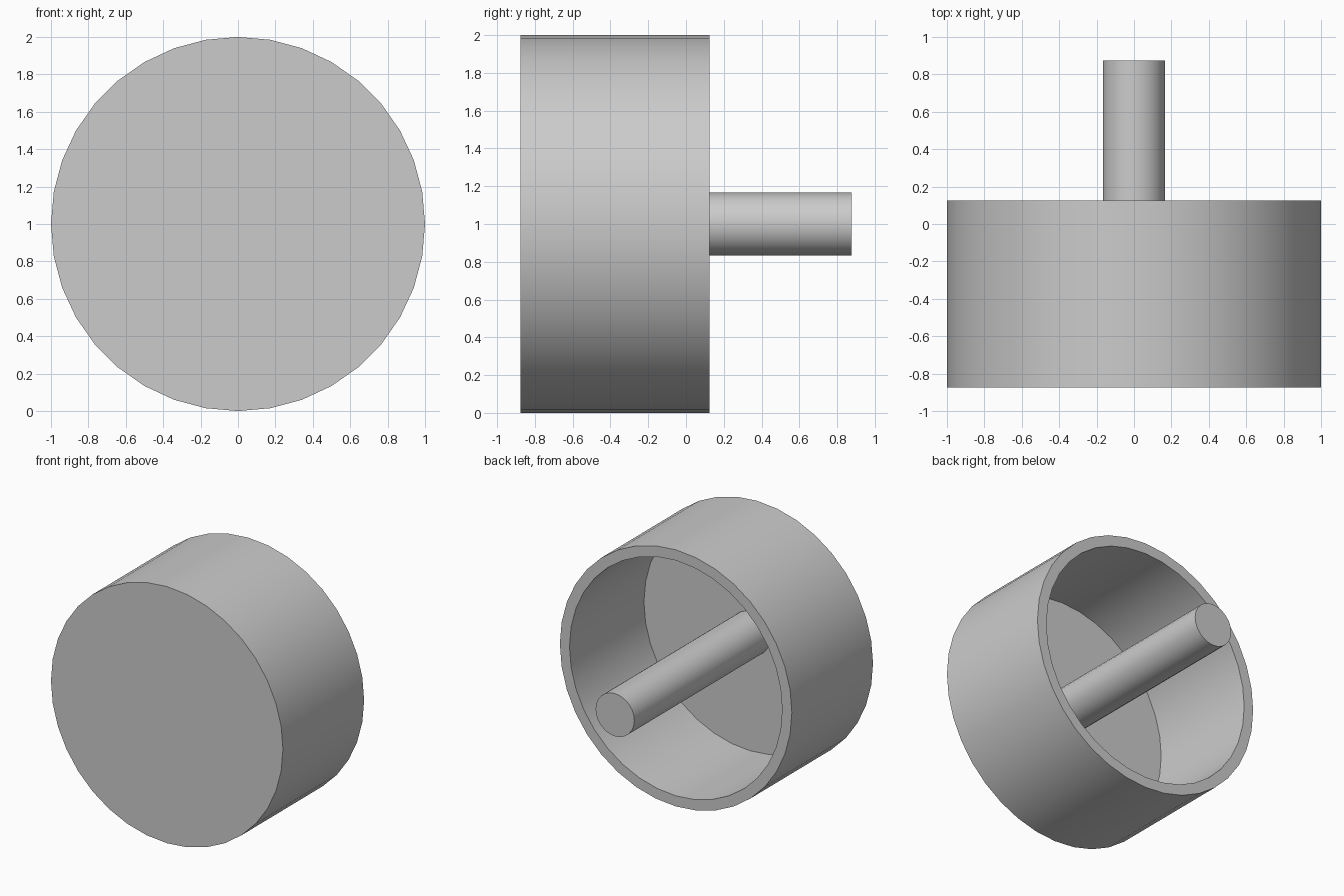
import bpy, bmesh, math

cube = bpy.data.objects.get("Cube")
if cube:
    bpy.data.objects.remove(cube)

grey = bpy.data.materials.new("plain grey")
grey.use_nodes = True
colour = (0.6, 0.6, 0.6, 1)
grey.diffuse_color = colour
grey.node_tree.nodes["Principled BSDF"].inputs["Base Color"].default_value = colour


def lathe(name, profile, sides):
    """Spin (radius, y) points round the y axis; ends are capped with flat discs."""
    bm = bmesh.new()
    rings = []
    for r, y in profile:
        ring = []
        for i in range(sides):
            a = 2 * math.pi * i / sides
            ring.append(bm.verts.new((r * math.sin(a), y, 1 - r * math.cos(a))))
        rings.append(ring)
    for a, b in zip(rings, rings[1:]):
        for i in range(sides):
            j = (i + 1) % sides
            bm.faces.new((a[i], a[j], b[j], b[i]))
    bm.faces.new(rings[0])
    bm.faces.new(rings[-1])
    bmesh.ops.recalc_face_normals(bm, faces=bm.faces)
    mesh = bpy.data.meshes.new(name)
    bm.to_mesh(mesh)
    bm.free()
    mesh.materials.append(grey)
    obj = bpy.data.objects.new(name, mesh)
    bpy.context.collection.objects.link(obj)
    bpy.ops.object.select_all(action='DESELECT')
    obj.select_set(True)
    bpy.context.view_layer.objects.active = obj
    bpy.ops.object.shade_smooth_by_angle(angle=math.radians(40))
    return obj


front, rim, tip = -0.875, 0.125, 0.875
wall = 0.083
floor = front + wall

# Open cup: front disc, outer wall, rim, inner wall, inner floor
lathe("cup", [(1, front), (1, rim), (1 - wall, rim), (1 - wall, floor)], 36)

# Central shaft, seated slightly into the cup floor
lathe("shaft", [(0.167, floor - 0.02), (0.167, tip)], 24)
